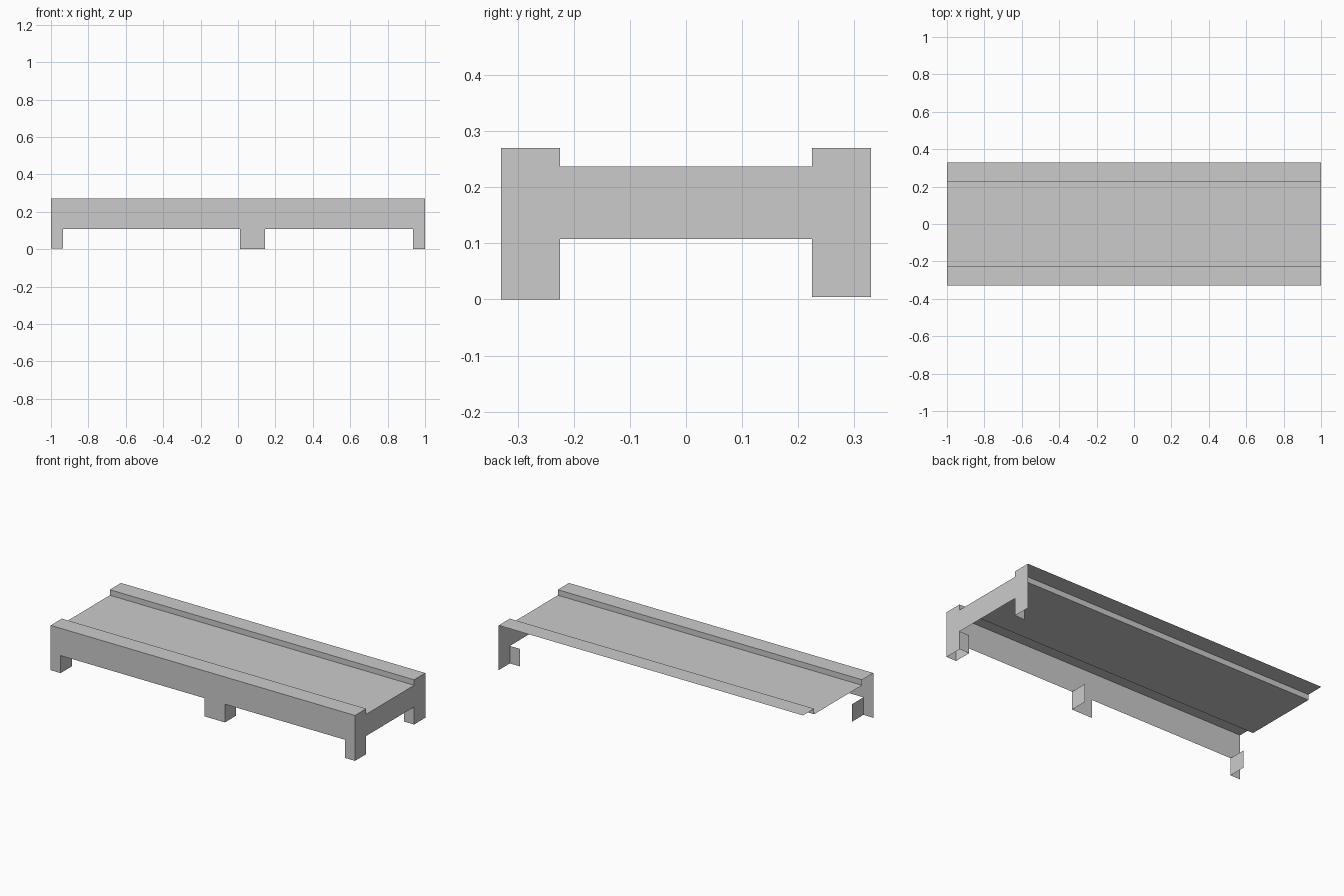
import bpy, bmesh

if "Cube" in bpy.data.objects:
    bpy.data.objects.remove(bpy.data.objects["Cube"])

L, W, INNER = 1.0, 0.33, 0.225       # half length, half width, rail inner edge
RAIL, BED, SKIRT = 0.27, 0.237, 0.108  # rail top, bed top, skirt bottom
LEG = 0.935                            # inner edge of the end legs


def sheet(name, *outlines):
    """Open shell made of flat outlines, seams welded."""
    bm = bmesh.new()
    for pts in outlines:
        bm.faces.new([bm.verts.new(p) for p in pts])
    bmesh.ops.remove_doubles(bm, verts=bm.verts, dist=1e-5)
    me = bpy.data.meshes.new(name)
    bm.to_mesh(me)
    bm.free()
    ob = bpy.data.objects.new(name, me)
    bpy.context.collection.objects.link(ob)
    return ob


def leg_side(x, z):
    """Upright leg face across the depth of the front rail."""
    return [(x, -W, z), (x, -INNER, z), (x, -INNER, SKIRT), (x, -W, SKIRT)]


def leg_face(y, z):
    """Upright leg face along the length at the right end."""
    return [(LEG, y, z), (L, y, z), (L, y, SKIRT), (LEG, y, SKIRT)]


# Top surface: two raised rails and the sunken bed
profile = [(-W, RAIL), (-INNER, RAIL), (-INNER, BED),
           (INNER, BED), (INNER, RAIL), (W, RAIL)]
sheet("platform_top", *[
    [(-L, y0, z0), (L, y0, z0), (L, y1, z1), (-L, y1, z1)]
    for (y0, z0), (y1, z1) in zip(profile, profile[1:])])

# Front wall with three legs
front = [(-L, RAIL), (-L, 0.004), (-LEG, 0.004), (-LEG, SKIRT),
         (0.01, SKIRT), (0.01, 0), (0.145, 0), (0.145, SKIRT),
         (LEG, SKIRT), (LEG, 0), (L, 0), (L, RAIL)]
sheet("front_wall", [(x, -W, z) for x, z in front])

# Right end wall with two legs
end = [(-W, RAIL), (-W, 0), (-INNER, 0), (-INNER, SKIRT),
       (INNER, SKIRT), (INNER, 0.004), (W, 0.004), (W, RAIL),
       (INNER, RAIL), (INNER, BED), (-INNER, BED), (-INNER, RAIL)]
sheet("right_end_wall", [(L, y, z) for y, z in end])

# Inner leg faces
sheet("left_leg_side", leg_side(-LEG, 0.004))
sheet("middle_leg_side", leg_side(0.145, 0))
sheet("right_front_leg_inside", leg_side(LEG, 0)[::-1], leg_face(-INNER, 0)[::-1])
sheet("right_back_leg_face", leg_face(INNER, 0.004))
